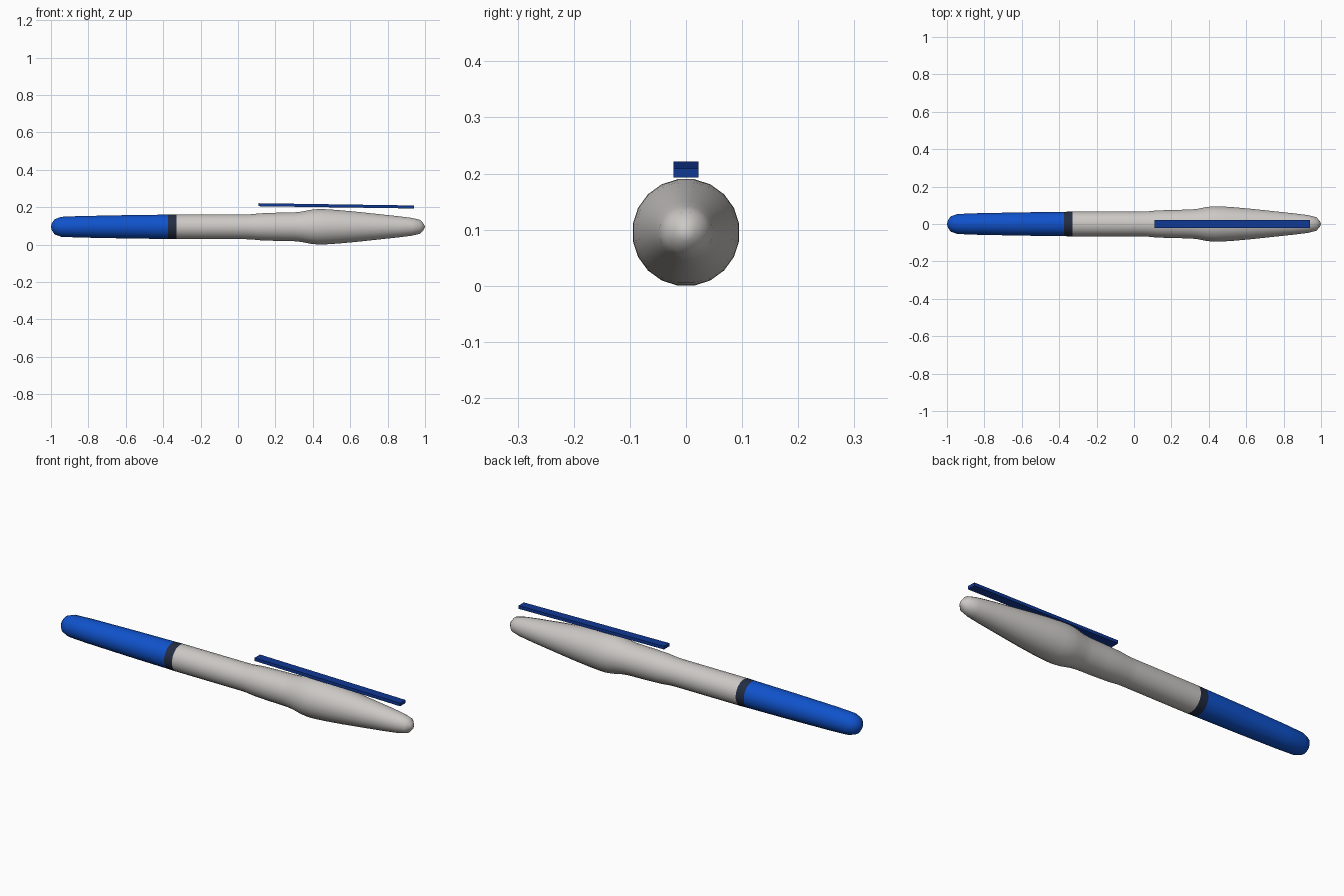
import bpy, bmesh, math
from mathutils import Matrix

if "Cube" in bpy.data.objects:
    bpy.data.objects.remove(bpy.data.objects["Cube"])

SIDES = 20
AXIS_Z = 0.095


def material(name, rgb):
    m = bpy.data.materials.new(name)
    m.diffuse_color = (*rgb, 1)
    m.use_nodes = True
    m.node_tree.nodes["Principled BSDF"].inputs["Base Color"].default_value = m.diffuse_color
    return m


blue = material("bright blue", (0.005, 0.085, 0.6))
navy = material("dark navy", (0.017, 0.026, 0.055))
grey = material("warm light grey", (0.60, 0.58, 0.56))
clip_blue = material("deep blue", (0.005, 0.04, 0.30))


def finish(bm, name, mat):
    bmesh.ops.recalc_face_normals(bm, faces=bm.faces)
    me = bpy.data.meshes.new(name)
    bm.to_mesh(me)
    bm.free()
    me.materials.append(mat)
    ob = bpy.data.objects.new(name, me)
    bpy.context.collection.objects.link(ob)
    return ob


def lathe(name, profile, mat):
    """Turn (x, radius) points around the long axis; radius 0 makes a tip."""
    bm = bmesh.new()
    rings = []
    for x, r in profile:
        n = SIDES if r > 0 else 1
        angles = [2 * math.pi * (i + 0.5) / SIDES for i in range(n)]
        rings.append([bm.verts.new((x, r * math.cos(a), AXIS_Z + r * math.sin(a)))
                      for a in angles])
    for a, b in zip(rings, rings[1:]):
        for i in range(SIDES):
            j = (i + 1) % SIDES
            quad = [a[i % len(a)], a[j % len(a)], b[j % len(b)], b[i % len(b)]]
            bm.faces.new(list(dict.fromkeys(quad)))
    for f in bm.faces:
        f.smooth = True
    return finish(bm, name, mat)


# Blue rear barrel with rounded end
lathe("rear_barrel", [(-1, 0), (-0.995, 0.02), (-0.98, 0.041), (-0.945, 0.054),
                      (-0.85, 0.058), (-0.6, 0.063), (-0.375, 0.066)], blue)

# Dark joint ring
lathe("joint_ring", [(-0.375, 0.066), (-0.33, 0.067)], navy)

# Grey front barrel with the swollen grip and tapered tip
lathe("front_barrel", [(-0.33, 0.067), (0.03, 0.067), (0.07, 0.068), (0.12, 0.073),
                       (0.2, 0.076), (0.3, 0.078), (0.34, 0.082), (0.39, 0.092),
                       (0.43, 0.096), (0.47, 0.095), (0.53, 0.091), (0.62, 0.083),
                       (0.75, 0.069), (0.86, 0.057), (0.93, 0.048),
                       (0.975, 0.037), (0.993, 0.016), (1.0, 0)], grey)

# Thin, slightly sloping clip
bm = bmesh.new()
bmesh.ops.create_cube(bm, size=1, matrix=Matrix.Diagonal((0.83, 0.044, 0.016, 1)))
for v in bm.verts:
    v.co.z += 0.207 - 0.0145 * v.co.x
    v.co.x += 0.525
finish(bm, "clip", clip_blue)
